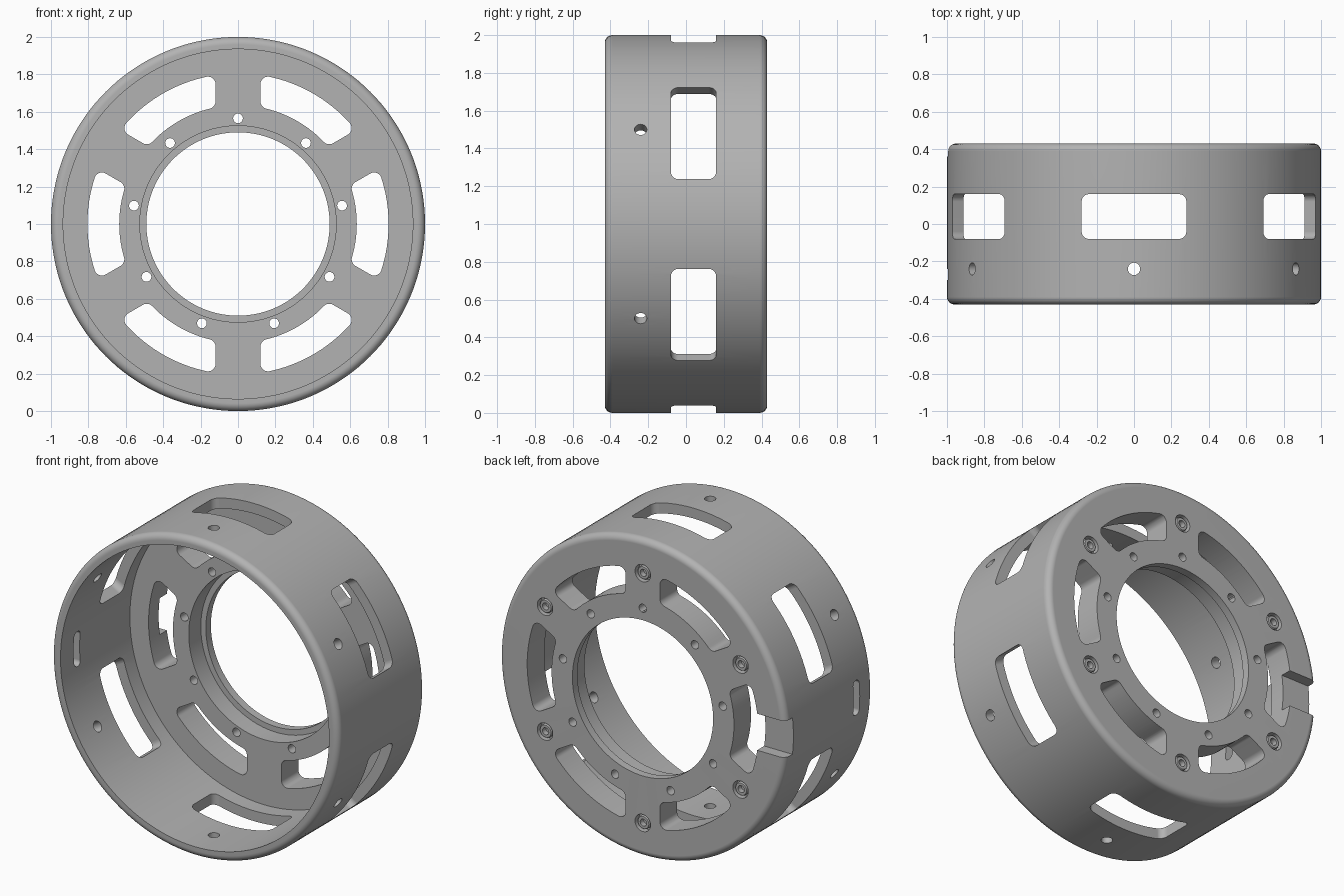
import bpy, bmesh, math
from math import sin, cos, asin, radians, pi
from mathutils import Matrix, Vector

if "Cube" in bpy.data.objects:
    bpy.data.objects.remove(bpy.data.objects["Cube"])

HALF = 0.43          # half depth of the drum
FLOOR = 0.26         # inner face of the back plate
CENTRE = Vector((0, 0, 1))

metal = bpy.data.materials.new("grey_metal")
metal.use_nodes = True
grey = (0.45, 0.45, 0.45, 1)
metal.diffuse_color = grey
metal.node_tree.nodes["Principled BSDF"].inputs["Base Color"].default_value = grey


def arc(cx, cy, r, a0, a1, n):
    return [(cx + r * cos(a0 + (a1 - a0) * i / n), cy + r * sin(a0 + (a1 - a0) * i / n))
            for i in range(n + 1)]


def rounded_rect(hu, hv, r, cv=0.0):
    pts = []
    for k, (su, sv) in enumerate([(1, 1), (-1, 1), (-1, -1), (1, -1)]):
        pts += arc(su * (hu - r), cv + sv * (hv - r), r, k * pi / 2, (k + 1) * pi / 2, 6)
    return pts


def frame(angle, radial):
    """Local axes at an angle round the drum; extrusion runs radially or along the axle."""
    d = Vector((cos(angle), 0, sin(angle)))
    t = Vector((-sin(angle), 0, cos(angle)))
    axle = Vector((0, 1, 0))
    axes = (t, axle, d) if radial else (d, t, axle)
    return Matrix(axes).transposed()


def prism(bm, outline, lo, hi, mat):
    rings = [[bm.verts.new(CENTRE + mat @ Vector((u, v, w))) for u, v in outline] for w in (lo, hi)]
    n = len(outline)
    bm.faces.new(rings[0])
    bm.faces.new(rings[1])
    for i in range(n):
        j = (i + 1) % n
        bm.faces.new((rings[0][i], rings[0][j], rings[1][j], rings[1][i]))


def lathe(bm, profile, segs, centre):
    """Revolve a closed (radius, y) profile round the y direction."""
    rings = [[bm.verts.new(centre + Vector((r * cos(2 * pi * s / segs), y, r * sin(2 * pi * s / segs))))
              for r, y in profile] for s in range(segs)]
    n = len(profile)
    for s in range(segs):
        a, b = rings[s], rings[(s + 1) % segs]
        for i in range(n):
            j = (i + 1) % n
            bm.faces.new((a[i], a[j], b[j], b[i]))


def finish(bm, name):
    bmesh.ops.recalc_face_normals(bm, faces=bm.faces)
    mesh = bpy.data.meshes.new(name)
    bm.to_mesh(mesh)
    bm.free()
    mesh.materials.append(metal)
    ob = bpy.data.objects.new(name, mesh)
    bpy.context.collection.objects.link(ob)
    return ob


def smooth(ob):
    bpy.ops.object.select_all(action='DESELECT')
    ob.select_set(True)
    bpy.context.view_layer.objects.active = ob
    bpy.ops.object.shade_smooth_by_angle(angle=radians(30))
    mod = ob.modifiers.new("even_shading", 'WEIGHTED_NORMAL')
    mod.keep_sharp = True


# Drum: open front, back plate with a stepped bore, rounded outer rims
f = 0.04
bm = bmesh.new()
profile = [(0.49, HALF), (0.49, 0.38), (0.525, 0.38), (0.525, FLOOR), (0.935, FLOOR), (0.935, -HALF)]
profile += arc(1 - f, -HALF + f, f, -pi / 2, 0, 6)
profile += arc(1 - f, HALF - f, f, 0, pi / 2, 6)
lathe(bm, profile, 144, CENTRE)
drum = finish(bm, "drum_housing")

spokes = [radians(30 + 60 * k) for k in range(6)]

# Wall windows, round wall holes and one narrow wall slot
wall = bmesh.new()
for a in spokes:
    prism(wall, rounded_rect(0.28, 0.12, 0.04, 0.04), 0.8, 1.1, frame(a, True))
    prism(wall, arc(0, -0.24, 0.033, 0, 2 * pi * 23 / 24, 23), 0.8, 1.1, frame(a, True))
prism(wall, rounded_rect(0.11, 0.03, 0.028, -0.27), 0.8, 1.1, frame(pi, True))

# Curved plate slots between parallel-sided spokes
r, inner, outer, half_spoke = 0.04, 0.635, 0.805, 0.12
ro, ri = outer - r, inner + r
t1 = pi / 6 - asin((half_spoke + r) / ro)
t2 = pi / 6 - asin((half_spoke + r) / ri)
side = radians(120)
upper = arc(0, 0, outer, 0, t1, 8)[:-1]
upper += arc(ro * cos(t1), ro * sin(t1), r, t1, side, 7)
upper += arc(ri * cos(t2), ri * sin(t2), r, side, t2 + pi, 7)
upper += arc(0, 0, inner, t2, 0, 8)[1:]
slot = upper + [(u, -v) for u, v in reversed(upper[1:-1])]
plate = bmesh.new()
for k in range(6):
    prism(plate, slot, 0.2, 0.5, frame(k * pi / 3, False))

# Ring of nine small holes round the bore
for k in range(9):
    a = radians(90 + 40 * k)
    prism(plate, arc(0.565, 0, 0.026, 0, 2 * pi * 23 / 24, 23), 0.2, 0.5, frame(a, False))

# Blind recesses for the fasteners on the back
for a in spokes:
    prism(plate, arc(0.786, 0, 0.054, 0, 2 * pi * 31 / 32, 31), HALF - 0.04, 0.5, frame(a, False))

# Notch in the back rim, opening into the side slot
notch = bmesh.new()
prism(notch, [(0.75, -0.115), (1.1, -0.115), (1.1, 0.115), (0.75, 0.115)], HALF - 0.07, 0.5,
      frame(pi, False))

for bm, name in ((wall, "wall_cutter"), (plate, "plate_cutter"), (notch, "notch_cutter")):
    cutter = finish(bm, name)
    cutter.hide_render = True
    mod = drum.modifiers.new(name, 'BOOLEAN')
    mod.operation = 'DIFFERENCE'
    mod.solver = 'EXACT'
    mod.object = cutter
    bpy.context.view_layer.objects.active = drum
    bpy.ops.object.modifier_apply(modifier=mod.name)
    bpy.data.objects.remove(cutter)
smooth(drum)

# Hollow fastener heads seated in the recesses
bm = bmesh.new()
for a in spokes:
    seat = CENTRE + Vector((0.786 * cos(a), 0, 0.786 * sin(a)))
    lathe(bm, [(0.022, HALF - 0.045), (0.042, HALF - 0.045), (0.042, HALF - 0.012),
               (0.038, HALF - 0.006), (0.022, HALF - 0.006)], 32, seat)
smooth(finish(bm, "fastener_heads"))
